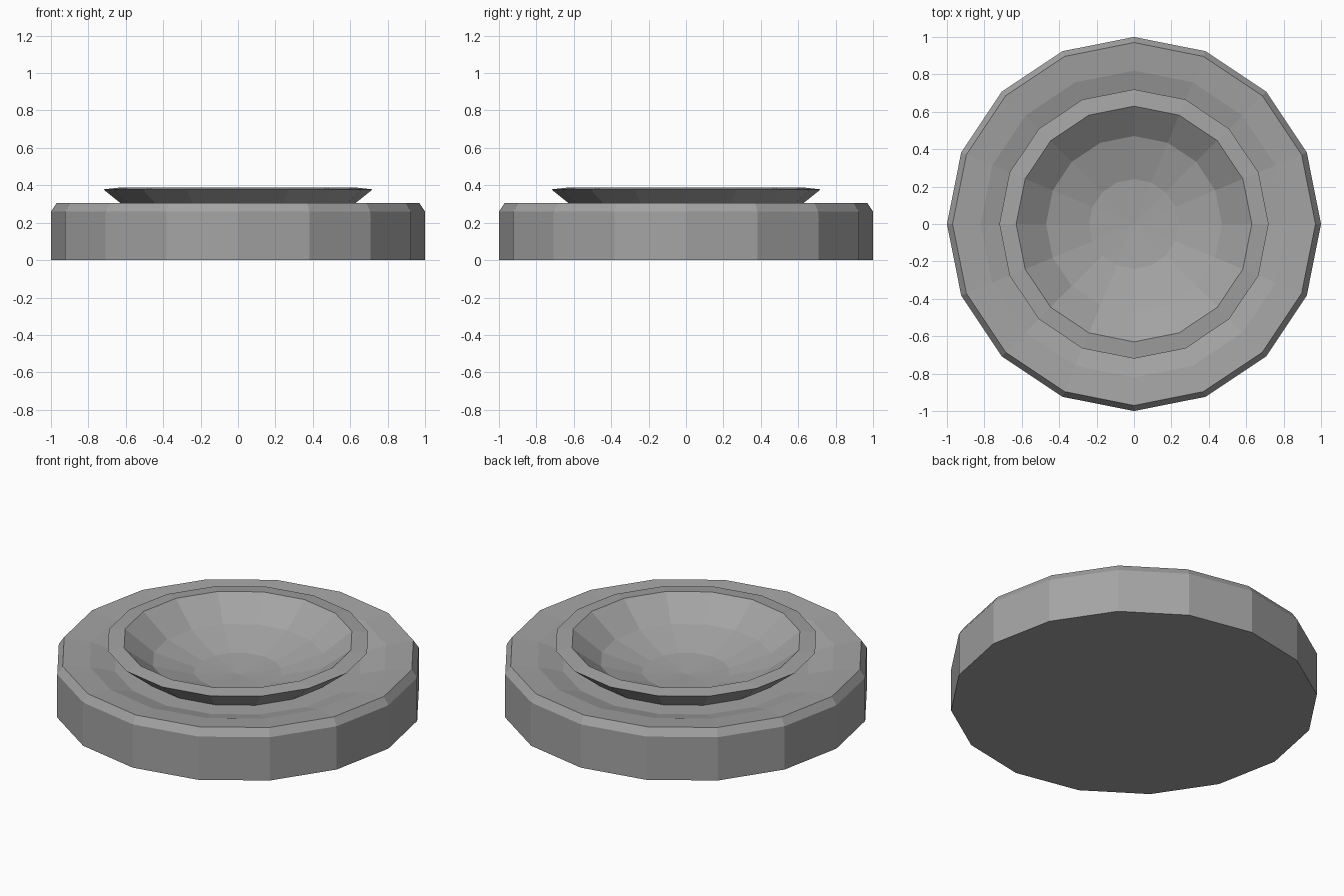
import bpy
import bmesh
import math

SIDES = 16

old = bpy.data.objects.get("Cube")
if old:
    bpy.data.objects.remove(old, do_unlink=True)

# Plain stone grey for everything
grey = bpy.data.materials.new("stone_grey")
grey.use_nodes = True
colour = (0.37, 0.37, 0.37, 1.0)
grey.diffuse_color = colour
grey.node_tree.nodes["Principled BSDF"].inputs["Base Color"].default_value = colour


def lathe(name, profile):
    """Spin a (radius, height) profile around z into a flat-faced object."""
    bm = bmesh.new()
    rings = []
    for r, z in profile:
        if r == 0:
            rings.append([bm.verts.new((0, 0, z))] * SIDES)
        else:
            angles = [2 * math.pi * i / SIDES for i in range(SIDES)]
            rings.append([bm.verts.new((r * math.cos(a), r * math.sin(a), z)) for a in angles])
    for low, high in zip(rings, rings[1:]):
        for i in range(SIDES):
            j = (i + 1) % SIDES
            corners = list(dict.fromkeys((low[i], low[j], high[j], high[i])))
            bm.faces.new(corners)
    mesh = bpy.data.meshes.new(name)
    bm.to_mesh(mesh)
    bm.free()
    mesh.materials.append(grey)
    obj = bpy.data.objects.new(name, mesh)
    bpy.context.collection.objects.link(obj)
    return obj


# Base: flat underside, upright wall, chamfered edge, sunken channel
lathe("base", [(0, 0), (1, 0), (1, 0.26), (0.97, 0.305),
               (0.82, 0.29), (0.68, 0.25), (0.56, 0.25)])

# Bowl: flared underside, lip, and faceted hollow
lathe("bowl", [(0.56, 0.25), (0.72, 0.378), (0.63, 0.388),
               (0.47, 0.265), (0.24, 0.197), (0, 0.18)])
